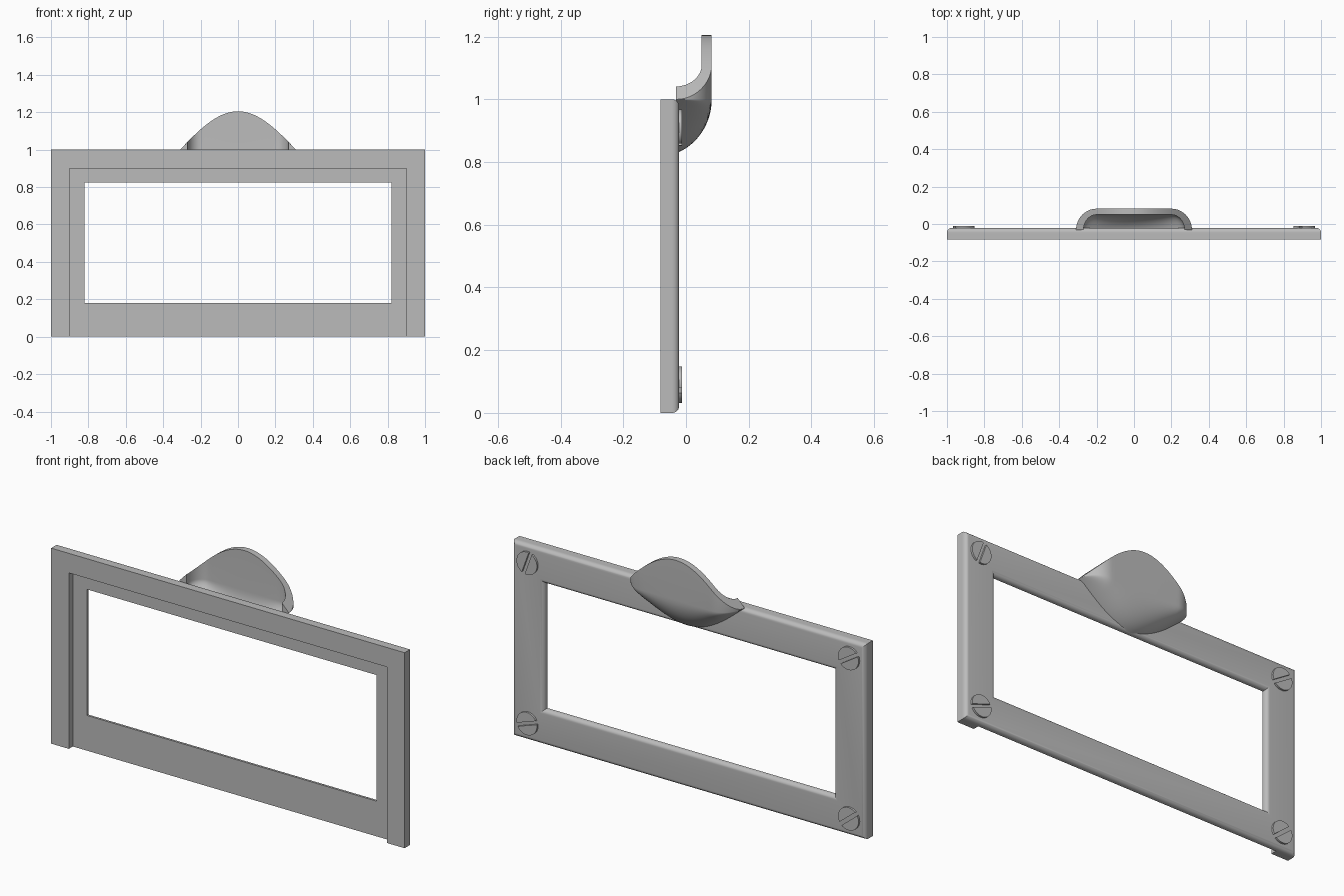
import bpy
import bmesh
import math
from mathutils import Matrix

cube = bpy.data.objects.get("Cube")
if cube:
    bpy.data.objects.remove(cube, do_unlink=True)

metal = bpy.data.materials.new("brushed grey metal")
metal.use_nodes = True
GREY = (0.5, 0.5, 0.5, 1)
metal.diffuse_color = GREY
metal.node_tree.nodes["Principled BSDF"].inputs["Base Color"].default_value = GREY

FRONT, RECESS, BACK = -0.082, -0.05, -0.022


def finish(name, bm, angle=30):
    bmesh.ops.recalc_face_normals(bm, faces=bm.faces)
    mesh = bpy.data.meshes.new(name)
    bm.to_mesh(mesh)
    bm.free()
    mesh.materials.append(metal)
    obj = bpy.data.objects.new(name, mesh)
    bpy.context.collection.objects.link(obj)
    bpy.ops.object.select_all(action="DESELECT")
    obj.select_set(True)
    bpy.context.view_layer.objects.active = obj
    bpy.ops.object.shade_smooth_by_angle(angle=math.radians(angle))
    return obj


def loft(bm, rings, closed):
    """Join rings of points with quads; either wrap round or cap the ends."""
    rows = [[bm.verts.new(p) for p in ring] for ring in rings]
    n = len(rows[0])
    for i in range(len(rows) if closed else len(rows) - 1):
        a, b = rows[i], rows[(i + 1) % len(rows)]
        for j in range(n):
            k = (j + 1) % n
            bm.faces.new((a[j], a[k], b[k], b[j]))
    if not closed:
        bm.faces.new(rows[0])
        bm.faces.new(rows[-1])


# Panel with window; back edges are rounded
def rectangle(half_width, low, high, grow, y):
    w, lo, hi = half_width + grow, low - grow, high + grow
    return [(-w, y, lo), (w, y, lo), (w, y, hi), (-w, y, hi)]


R, STEPS = 0.022, 6
arc = [math.pi / 2 * i / STEPS for i in range(STEPS + 1)]
window, outline = (0.82, 0.18, 0.825), (1.0, 0.0, 1.0)
rings = [rectangle(*window, 0, RECESS)]
rings += [rectangle(*window, R - R * math.cos(a), BACK - R + R * math.sin(a)) for a in arc]
rings += [rectangle(*outline, R * math.sin(a) - R, BACK - R + R * math.cos(a)) for a in arc]
rings += [rectangle(*outline, 0, RECESS)]
bm = bmesh.new()
loft(bm, rings, closed=True)
finish("frame_panel", bm)

# Raised front rim on three sides, open at the bottom
rim = [(-1, 0), (-0.9, 0), (-0.9, 0.9), (0.9, 0.9), (0.9, 0), (1, 0), (1, 1), (-1, 1)]
bm = bmesh.new()
loft(bm, [[(x, y, z) for x, z in rim] for y in (FRONT, RECESS)], closed=False)
finish("front_rim", bm)

# Cupped finger pull: outer and inner skins share one arched top edge
ROOT, HALF, FLAT = -0.032, 0.31, 0.2
A0 = math.asin(0.34)


def arch(x):
    return math.cos(math.pi / 2 * min(abs(x) / HALF, 1))


def skin(x, y, depth):
    """One vertical strip from the panel up to the top edge."""
    points = []
    for i in range(13):
        a = A0 + (math.pi / 2 - A0) * i / 12
        out = (math.sin(a) - math.sin(A0)) / (1 - math.sin(A0))
        points.append((x, ROOT + (y - ROOT) * out, 1 - depth * math.cos(a) / math.cos(A0)))
    points.append((x, y, 1 + 0.205 * arch(x)))
    return points


def plan(side, reach, y_max):
    """Plan curve of a skin: rounded ends and a straight middle."""
    ends = [math.pi / 2 * i / 12 for i in range(12)]
    half = [(FLAT + reach * math.cos(t), ROOT + (y_max - ROOT) * math.sin(t)) for t in ends]
    mid = [(FLAT * (1 - i / 10), y_max) for i in range(21)]
    return half + mid + [(-x, y) for x, y in reversed(half)]


outer = plan(1, HALF - FLAT, 0.082)
inner = plan(1, 0.07, 0.05)
columns = []
for (xo, yo), (xi, yi) in zip(outer, inner):
    out_strip = skin(xo, yo, 0.172 * arch(xo))
    in_strip = skin(xi, yi, 0.14 * arch(xi))
    columns.append(out_strip + in_strip[::-1])
bm = bmesh.new()
loft(bm, columns, closed=False)
bmesh.ops.remove_doubles(bm, verts=bm.verts, dist=0.0001)
finish("finger_pull", bm, 40)

# Slotted screw heads: two half discs either side of a slot, over a thin base
def half_disc(bm, radius, gap, y0, y1, turn):
    t0 = math.asin(gap / radius)
    angles = [t0 + (math.pi - 2 * t0) * i / 20 for i in range(21)]
    pts = [(radius * math.cos(t + turn), radius * math.sin(t + turn)) for t in angles]
    loft(bm, [[(x, y, z) for x, z in pts] for y in (y0, y1)], closed=False)


screws = {
    "upper_left_screw": (0.91, 0.91, -70),
    "lower_left_screw": (0.91, 0.09, -19),
    "upper_right_screw": (-0.91, 0.91, -32),
    "lower_right_screw": (-0.91, 0.09, -39),
}
for name, (x, z, angle) in screws.items():
    bm = bmesh.new()
    for flip in (0, math.pi):
        half_disc(bm, 0.058, 0.009, BACK - 0.005, -0.012, math.radians(angle) + flip)
    bmesh.ops.translate(bm, verts=bm.verts, vec=(x, 0, z))
    finish(name, bm)
